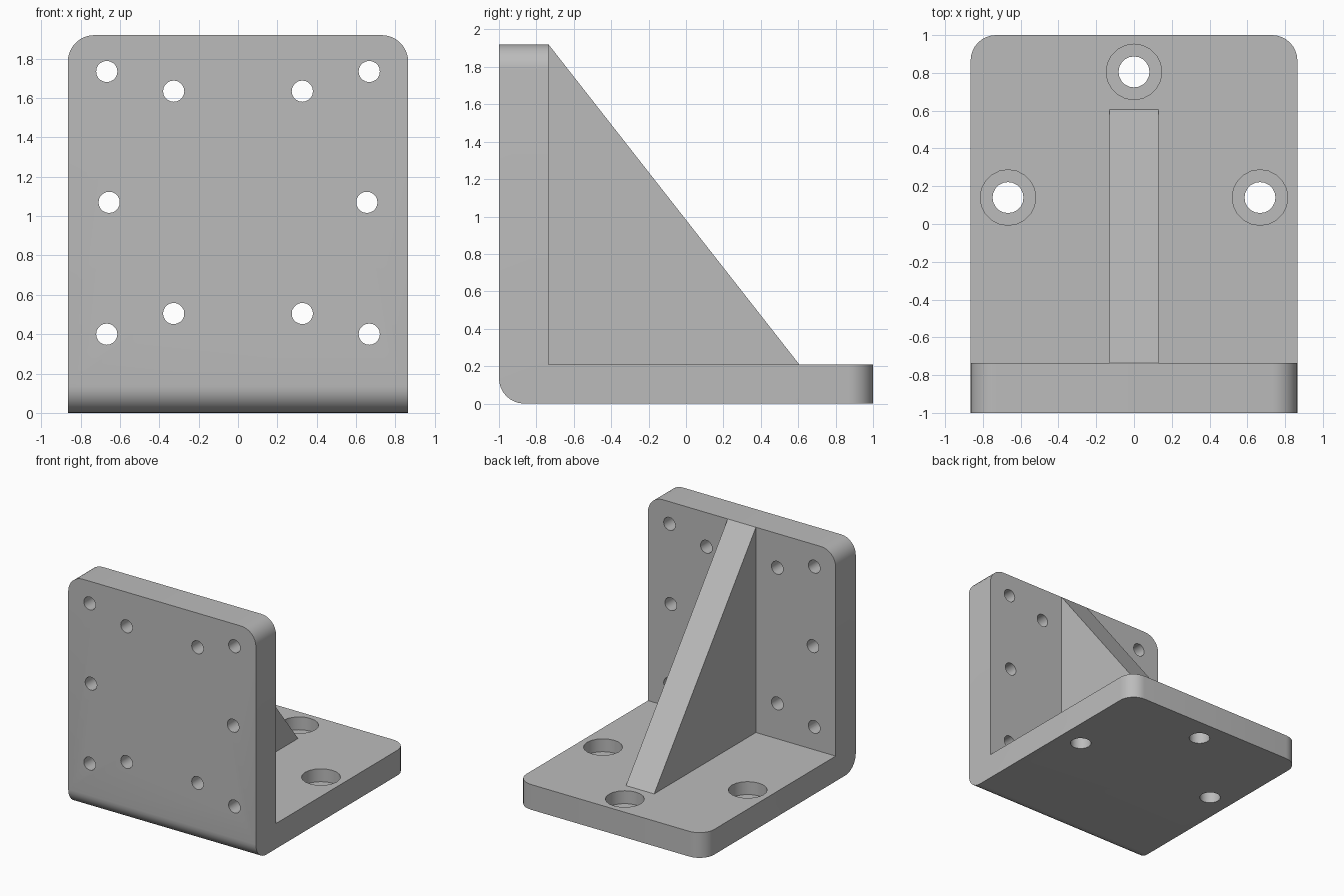
import bpy
import bmesh
import math
from mathutils import Matrix

cube = bpy.data.objects.get("Cube")
if cube:
    bpy.data.objects.remove(cube, do_unlink=True)

HALF_W, HEIGHT = 0.865, 1.92
WALL_Y, BASE_Z = -0.735, 0.21
RADIUS = 0.135

grey = bpy.data.materials.new("machined grey")
grey.use_nodes = True
grey.diffuse_color = (0.5, 0.5, 0.5, 1)
grey.node_tree.nodes["Principled BSDF"].inputs["Base Color"].default_value = (0.5, 0.5, 0.5, 1)


def add_object(name, bm):
    bmesh.ops.recalc_face_normals(bm, faces=bm.faces)
    mesh = bpy.data.meshes.new(name)
    bm.to_mesh(mesh)
    bm.free()
    mesh.materials.append(grey)
    obj = bpy.data.objects.new(name, mesh)
    bpy.context.collection.objects.link(obj)
    return obj


def extrude_profile(points, half_width):
    """Extrude a (y, z) outline along x, centred on x = 0."""
    bm = bmesh.new()
    face = bm.faces.new([bm.verts.new((-half_width, y, z)) for y, z in points])
    moved = bmesh.ops.extrude_face_region(bm, geom=[face])["geom"]
    verts = [v for v in moved if isinstance(v, bmesh.types.BMVert)]
    bmesh.ops.translate(bm, vec=(2 * half_width, 0, 0), verts=verts)
    return bm


def drill(target, name, centre, radius, depth, axis, sides):
    """Cut a round hole centred on a point, along y or z."""
    bm = bmesh.new()
    turn = Matrix.Rotation(math.pi / 2, 4, "X") if axis == "y" else Matrix()
    bmesh.ops.create_cone(bm, cap_ends=True, segments=sides, radius1=radius,
                          radius2=radius, depth=depth,
                          matrix=Matrix.Translation(centre) @ turn)
    cutter = add_object(name, bm)
    cutter.hide_render = True
    mod = target.modifiers.new(name, "BOOLEAN")
    mod.operation, mod.solver, mod.object = "DIFFERENCE", "EXACT", cutter
    bpy.context.view_layer.objects.active = target
    bpy.ops.object.modifier_apply(modifier=mod.name)
    bpy.data.objects.remove(cutter, do_unlink=True)


# L-shaped body: upright wall and base plate
bm = extrude_profile([(-1, 0), (1, 0), (1, BASE_Z), (WALL_Y, BASE_Z),
                      (WALL_Y, HEIGHT), (-1, HEIGHT)], HALF_W)


def is_rounded(edge):
    a, b = (v.co for v in edge.verts)
    d = b - a
    front_heel = abs(d.x) > 1 and max(a.y, b.y) < -0.99 and max(a.z, b.z) < 0.01
    wall_corner = abs(d.y) > 0.1 and min(a.z, b.z) > HEIGHT - 0.01
    base_corner = abs(d.z) > 0.1 and min(a.y, b.y) > 0.99
    return front_heel or wall_corner or base_corner


bmesh.ops.bevel(bm, geom=[e for e in bm.edges if is_rounded(e)], offset=RADIUS,
                offset_type="OFFSET", segments=8, profile=0.5, affect="EDGES")
body = add_object("angle_plate_body", bm)

# Bolt holes through the wall, mirrored left and right
for x, z in [(0.667, 1.735), (0.327, 1.635), (0.655, 1.07), (0.327, 0.505), (0.667, 0.4)]:
    for side in (-1, 1):
        drill(body, "wall_hole", (side * x, -0.87, z), 0.054, 0.5, "y", 20)

# Counterbored mounting holes in the base
for x, y in [(0, 0.805), (-0.667, 0.14), (0.667, 0.14)]:
    drill(body, "base_hole", (x, y, 0.1), 0.082, 0.5, "z", 20)
    drill(body, "counterbore", (x, y, BASE_Z), 0.147, 0.214, "z", 20)

# Triangular stiffening rib
rib = add_object("stiffening_rib", extrude_profile(
    [(WALL_Y, BASE_Z), (0.605, BASE_Z), (WALL_Y, HEIGHT)], 0.13))

# Smooth rounded surfaces, keep machined edges crisp
bpy.ops.object.select_all(action="DESELECT")
body.select_set(True)
bpy.context.view_layer.objects.active = body
bpy.ops.object.shade_smooth_by_angle(angle=math.radians(30))
